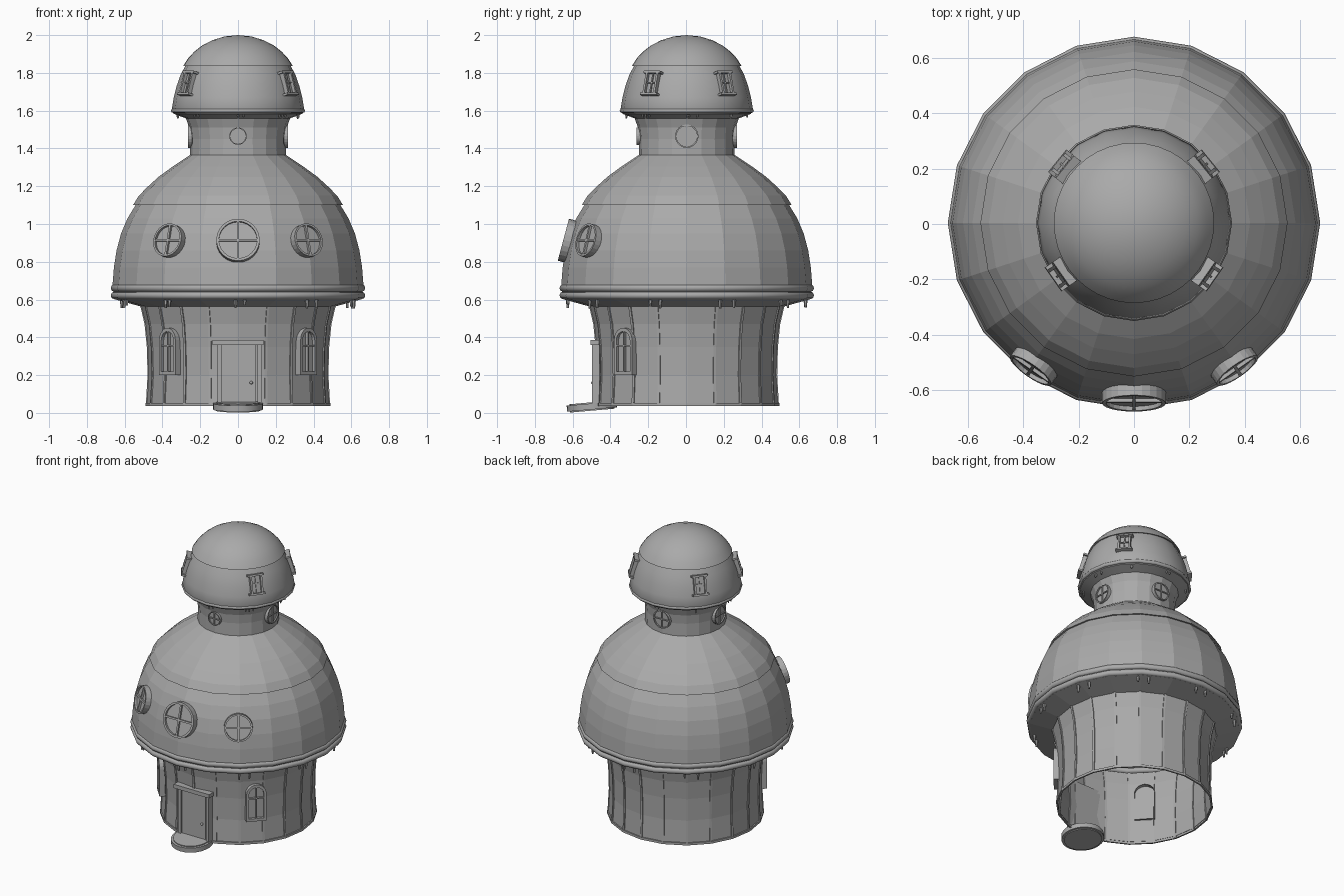
import bpy, bmesh, random
from math import sin, cos, pi, radians
from mathutils import Matrix, Vector

cube = bpy.data.objects.get("Cube")
if cube:
    bpy.data.objects.remove(cube)

random.seed(4)
CY = 0.004      # y of the tower axis
SIDES = 20

grey = bpy.data.materials.new("stone grey")
grey.use_nodes = True
COLOUR = (0.4, 0.4, 0.4, 1)
grey.diffuse_color = COLOUR
grey.node_tree.nodes["Principled BSDF"].inputs["Base Color"].default_value = COLOUR


def finish(name, bm, smooth=None):
    mesh = bpy.data.meshes.new(name)
    bm.to_mesh(mesh)
    bm.free()
    mesh.materials.append(grey)
    ob = bpy.data.objects.new(name, mesh)
    bpy.context.collection.objects.link(ob)
    if smooth:
        bpy.ops.object.select_all(action='DESELECT')
        ob.select_set(True)
        bpy.context.view_layer.objects.active = ob
        bpy.ops.object.shade_smooth_by_angle(angle=radians(smooth))
    return ob


def lathe(name, profile, sides=SIDES, smooth=None):
    """Revolve (radius, z) points, listed so that faces point outward."""
    bm = bmesh.new()
    rings = []
    for r, z in profile:
        rings.append([bm.verts.new((r * cos(2 * pi * k / sides),
                                    CY + r * sin(2 * pi * k / sides), z))
                      for k in range(sides)])
    for low, high in zip(rings, rings[1:]):
        for k in range(sides):
            n = (k + 1) % sides
            bm.faces.new((low[k], low[n], high[n], high[k]))
    bmesh.ops.remove_doubles(bm, verts=bm.verts, dist=1e-5)
    return finish(name, bm, smooth)


def ring(name, radius, z, minor):
    pts = [(radius + minor * cos(a), z + minor * sin(a))
           for a in [2 * pi * k / 8 for k in range(9)]]
    return lathe(name, pts, SIDES, 50)


def spot(angle, r, z, tilt=0):
    """Frame on the wall: x sideways, y up, z outward; angle is from the front."""
    return (Matrix.Translation((0, CY, 0)) @ Matrix.Rotation(radians(angle), 4, 'Z')
            @ Matrix.Translation((0, -r, z)) @ Matrix.Rotation(radians(90 - tilt), 4, 'X'))


def box(bm, m, x, y, z, w, h, d):
    bmesh.ops.create_cube(bm, size=1, matrix=m @ Matrix.Translation((x, y, z))
                          @ Matrix.Diagonal((w, h, d, 1)))


def circle(r, n=24):
    return [(r * cos(2 * pi * k / n), r * sin(2 * pi * k / n)) for k in range(n)]


def arch(w, h, n=10):
    top = [(w * cos(pi * k / n), h - w + w * sin(pi * k / n)) for k in range(n + 1)]
    return top + [(-w, -h), (w, -h)]


def window(name, m, outer, inner, back, front, bar, half_w, half_h, bar_y=0):
    """Raised frame with a recessed pane and crossed bars."""
    bm = bmesh.new()
    pane = front * 0.4
    loops = [[bm.verts.new(m @ Vector((x, y, z))) for x, y in pts]
             for pts, z in ((outer, back), (outer, front), (inner, front), (inner, pane))]
    n = len(outer)
    for a, b in zip(loops, loops[1:]):
        for k in range(n):
            j = (k + 1) % n
            bm.faces.new((a[k], a[j], b[j], b[k]))
    bm.faces.new(loops[-1])
    box(bm, m, 0, 0, front * 0.6, bar, 2 * half_h, front * 0.6)
    box(bm, m, 0, bar_y, front * 0.6, 2 * half_w, bar, front * 0.6)
    return finish(name, bm)


def drips(name, radius, top, length, width, step):
    """Small clusters of icicle-like teeth under an eave."""
    bm = bmesh.new()
    for base in range(0, 360, step):
        for k in range(random.choice((2, 2, 3))):
            a = base + random.uniform(-3, 3) + k * 3.2 * width / 0.02 * 0.67 / radius
            long = length * random.uniform(0.6, 1)
            m = spot(a, radius, top - long / 2)
            bmesh.ops.create_cone(bm, cap_ends=True, segments=6, radius1=width * 0.3,
                                  radius2=width * 0.55, depth=long,
                                  matrix=m @ Matrix.Rotation(-pi / 2, 4, 'X'))
    return finish(name, bm, 40)


# Lower wall, open underneath, with its foot ring and plank battens
WALL = [(0.483, 0.04), (0.474, 0.2), (0.478, 0.35), (0.49, 0.47), (0.512, 0.565)]
lathe("lower_wall", WALL)
lathe("wall_foot", [(0.48, 0.036), (0.49, 0.036), (0.49, 0.052), (0.48, 0.052)])
bm = bmesh.new()
for k in range(SIDES):
    rings = []
    for r, z in WALL:
        m = spot(k * 360 / SIDES, r, z)
        rings.append([bm.verts.new(m @ Vector(p)) for p in
                      ((-.007, 0, -.006), (.007, 0, -.006), (.007, 0, .005), (-.007, 0, .005))])
    for a, b in zip(rings, rings[1:]):
        for i in range(4):
            j = (i + 1) % 4
            bm.faces.new((a[j], a[i], b[i], b[j]))
bmesh.ops.recalc_face_normals(bm, faces=bm.faces)
finish("wall_battens", bm)

# Large domed roof in two overlapping layers
lathe("lower_roof", [(0.51, 0.562), (0.655, 0.602), (0.664, 0.68), (0.657, 0.77),
                     (0.643, 0.86), (0.619, 0.95), (0.585, 1.03), (0.53, 1.12)])
lathe("upper_roof", [(0.53, 1.105), (0.556, 1.1), (0.525, 1.15), (0.475, 1.2),
                     (0.42, 1.25), (0.345, 1.305), (0.24, 1.375)])
for name, z in (("lower_eave_ring", 0.622), ("upper_eave_ring", 0.661)):
    ring(name, 0.654, z, 0.02)
drips("roof_drips", 0.63, 0.605, 0.055, 0.02, 36)

# Neck and small domed top
lathe("neck", [(0.255, 1.33), (0.252, 1.45), (0.258, 1.51), (0.278, 1.565)])
lathe("top_roof", [(0.272, 1.558), (0.34, 1.583), (0.35, 1.61), (0.34, 1.67), (0.325, 1.73),
                   (0.304, 1.79), (0.272, 1.85)], 20, 30)
lathe("top_cap", [(0.268, 1.845), (0.29, 1.837), (0.264, 1.878), (0.232, 1.912), (0.19, 1.945),
                  (0.135, 1.973), (0.07, 1.993), (0, 2.0)], 40, 30)
ring("top_eave_ring", 0.343, 1.6, 0.012)
drips("top_drips", 0.32, 1.583, 0.03, 0.012, 45)

# Round windows on the large roof
for name, a, r, rad in (("front", 0, 0.628, 0.115), ("right", -35, 0.628, 0.09),
                        ("left", 35, 0.628, 0.09)):
    window("roof_window_" + name, spot(a, r, 0.91, 15), circle(rad), circle(rad * 0.88),
           -0.05, 0.026, 0.012, rad * 0.9, rad * 0.9)

# Round windows around the neck
for name, a, rad in (("front", 0, 0.046), ("left", 90, 0.062),
                     ("back", 180, 0.062), ("right", 270, 0.062)):
    window("neck_window_" + name, spot(a, 0.252, 1.465), circle(rad), circle(rad * 0.88),
           -0.03, 0.014, 0.007, rad * 0.9, rad * 0.9)

# Arched windows on the lower wall
for name, a in (("left", 48), ("right", -48)):
    window("wall_window_" + name, spot(a, 0.474, 0.325), arch(0.064, 0.125),
           arch(0.048, 0.106), -0.02, 0.03, 0.008, 0.05, 0.108, 0.03)

# Small square windows on the top, with overhanging lintel and sill
for name, a in (("front_left", 55), ("back_left", 129),
                ("back_right", -129), ("front_right", -55)):
    m = spot(a, 0.318, 1.742, 16)
    bm = bmesh.new()
    for s in (-1, 1):
        box(bm, m, s * 0.034, 0, 0, 0.012, 0.12, 0.04)
        box(bm, m, 0, s * 0.06, 0, 0.105, 0.012, 0.045)
    box(bm, m, 0, 0, -0.005, 0.007, 0.12, 0.03)
    box(bm, m, 0, 0.005, -0.005, 0.065, 0.007, 0.03)
    box(bm, m, 0, 0, -0.01, 0.065, 0.115, 0.025)
    finish("top_window_" + name, bm)

# Door with frame, lintel and knob
m = spot(0, 0.474, 0)
bm = bmesh.new()
box(bm, m, -0.006, 0.2, 0.002, 0.2, 0.32, 0.03)
for x in (-0.098, 0.115):
    box(bm, m, x, 0.2, 0.008, 0.022, 0.32, 0.04)
box(bm, m, 0, 0.372, 0.014, 0.27, 0.026, 0.045)
finish("door", bm)
bm = bmesh.new()
bmesh.ops.create_uvsphere(bm, u_segments=10, v_segments=6, radius=0.009,
                          matrix=m @ Matrix.Translation((0.07, 0.16, 0.024)))
finish("door_knob", bm, 40)

# Round doorstep, leaning forward
bm = bmesh.new()
lean = Matrix.Translation((0, -0.498, 0.034)) @ Matrix.Rotation(radians(5), 4, 'X')
for rad, depth in ((0.133, 0.032), (0.118, 0.044)):
    bmesh.ops.create_cone(bm, cap_ends=True, segments=24, radius1=rad, radius2=rad,
                          depth=depth, matrix=lean)
finish("doorstep", bm, 30)
